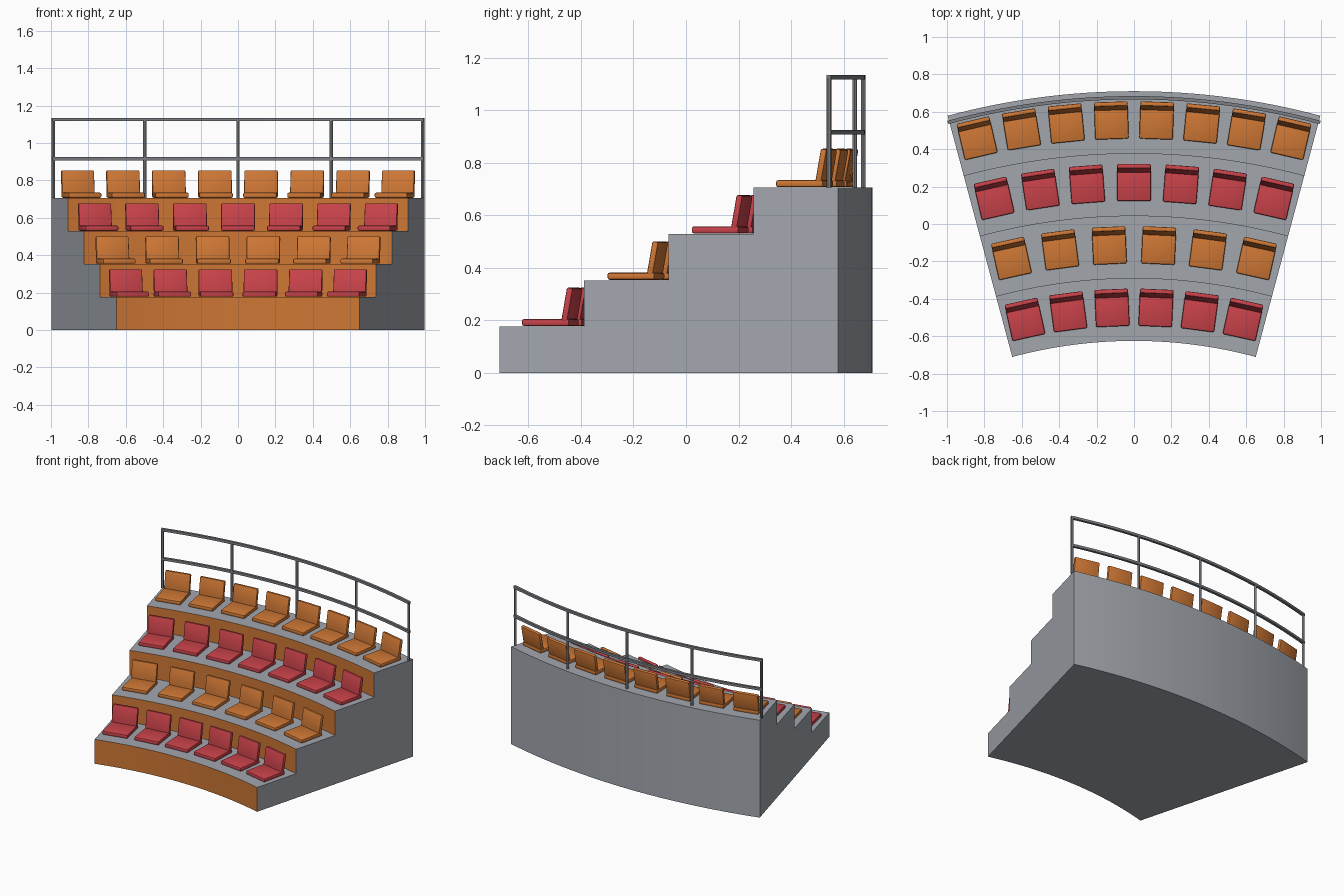
import bpy, bmesh, math
from mathutils import Matrix, Vector

if "Cube" in bpy.data.objects:
    bpy.data.objects.remove(bpy.data.objects["Cube"])

YC = -3.14                      # centre of curvature
R0, DEPTH, RISE = 2.515, 0.33375, 0.1763
HALF = math.radians(15)
SEGS = 32
COUNTS = [6, 6, 7, 8]


def material(name, rgb):
    m = bpy.data.materials.new(name)
    m.diffuse_color = (*rgb, 1)
    m.use_nodes = True
    m.node_tree.nodes["Principled BSDF"].inputs["Base Color"].default_value = m.diffuse_color
    return m


GRAY = material("concrete gray", (0.36, 0.385, 0.42))
ORANGE = material("orange", (0.62, 0.185, 0.035))
RED = material("red", (0.58, 0.055, 0.068))
STEEL = material("steel gray", (0.20, 0.21, 0.23))


def polar(r, a, z):
    return Vector((r * math.sin(a), YC + r * math.cos(a), z))


def finish(name, bm, mats):
    bmesh.ops.recalc_face_normals(bm, faces=bm.faces)
    me = bpy.data.meshes.new(name)
    bm.to_mesh(me)
    bm.free()
    ob = bpy.data.objects.new(name, me)
    bpy.context.collection.objects.link(ob)
    for m in mats:
        me.materials.append(m)
    bpy.ops.object.select_all(action='DESELECT')
    ob.select_set(True)
    bpy.context.view_layer.objects.active = ob
    bpy.ops.object.shade_smooth_by_angle(angle=math.radians(30))
    return ob


def arc_bar(name, r1, r2, z1, z2, half, mats):
    """Rectangular section swept along an arc; the inner side takes the last material."""
    bm = bmesh.new()
    rings = []
    for i in range(SEGS + 1):
        a = -half + 2 * half * i / SEGS
        rings.append([bm.verts.new(polar(r, a, z))
                      for r, z in ((r1, z1), (r1, z2), (r2, z2), (r2, z1))])
    for p, q in zip(rings, rings[1:]):
        for k in range(4):
            n = (k + 1) % 4
            f = bm.faces.new((p[k], p[n], q[n], q[k]))
            f.material_index = len(mats) - 1 if k == 0 else 0
    bm.faces.new(rings[0])
    bm.faces.new(rings[-1])
    return finish(name, bm, mats)


def add_panel(bm, size, matrix):
    """Box with softened edges, placed by a matrix."""
    part = bmesh.new()
    bmesh.ops.create_cube(part, size=1)
    bmesh.ops.scale(part, vec=size, verts=part.verts)
    bmesh.ops.bevel(part, geom=part.edges[:], offset=0.008, segments=2,
                    profile=0.5, affect='EDGES')
    part.transform(matrix)
    tmp = bpy.data.meshes.new("tmp")
    part.to_mesh(tmp)
    part.free()
    bm.from_mesh(tmp)
    bpy.data.meshes.remove(tmp)


def seat(name, r, a, z, mat):
    """Cushion and leaning backrest; local +y points away from the centre."""
    place = Matrix.Translation(polar(r, a, z)) @ Matrix.Rotation(-a, 4, 'Z')
    bm = bmesh.new()
    add_panel(bm, (0.18, 0.185, 0.027),
              place @ Matrix.Translation((0, 0.172, 0.0155)))
    add_panel(bm, (0.18, 0.025, 0.146),
              place @ Matrix.Translation((0, 0.255, 0.076))
              @ Matrix.Rotation(math.radians(-10), 4, 'X'))
    finish(name, bm, [mat])


# Terrace blocks with coloured risers, and their seats
for row, count in enumerate(COUNTS):
    r, top = R0 + row * DEPTH, (row + 1) * RISE
    arc_bar(f"terrace_{row + 1}", r, r + DEPTH, 0, top, HALF, [GRAY, ORANGE])
    for i in range(count):
        a = HALF * (2 * (i + 0.5) / count - 1)
        seat(f"seat_{row + 1}_{i + 1}", r, a, top, ORANGE if row % 2 else RED)

# Safety railing along the back edge
R_RAIL, FLOOR, T = 3.815, 4 * RISE, 0.009
for name, z in (("top_rail", 1.126), ("middle_rail", 0.916)):
    arc_bar(name, R_RAIL - T, R_RAIL + T, z - T, z + T, HALF + 0.002, [STEEL])
for i in range(5):
    bm = bmesh.new()
    a = HALF * (i / 2 - 1)
    h = 1.126 - FLOOR
    bmesh.ops.create_cone(bm, cap_ends=True, segments=12, radius1=T, radius2=T, depth=h,
                          matrix=Matrix.Translation(polar(R_RAIL, a, FLOOR + h / 2)))
    finish(f"rail_post_{i + 1}", bm, [STEEL])
